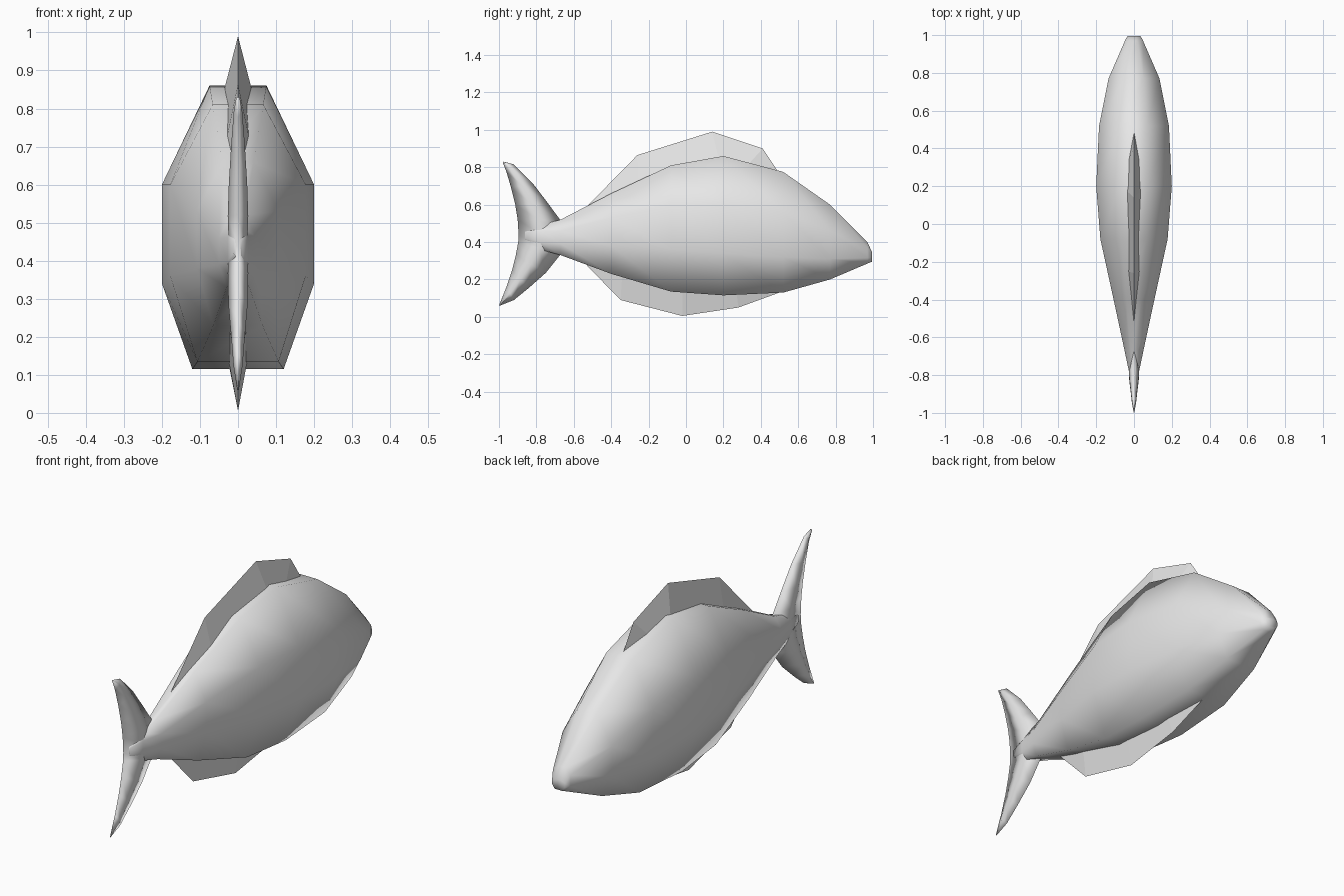
import bpy

cube = bpy.data.objects.get("Cube")
if cube:
    bpy.data.objects.remove(cube, do_unlink=True)

grey = bpy.data.materials.new("light_grey")
grey.use_nodes = True
colour = (0.8, 0.8, 0.8, 1)
grey.diffuse_color = colour
grey.node_tree.nodes["Principled BSDF"].inputs["Base Color"].default_value = colour


def loft(name, rings, smooth):
    """Bridge closed rings of equal size and cap both ends."""
    n = len(rings[0])
    verts = [p for ring in rings for p in ring]
    faces = [tuple(range(n)), tuple(range(len(verts) - n, len(verts)))]
    for r in range(len(rings) - 1):
        for i in range(n):
            j = (i + 1) % n
            faces.append((r * n + i, r * n + j, r * n + n + j, r * n + n + i))
    mesh = bpy.data.meshes.new(name)
    mesh.from_pydata(verts, [], faces)
    mesh.materials.append(grey)
    obj = bpy.data.objects.new(name, mesh)
    bpy.context.collection.objects.link(obj)
    # Weld collapsed points and make the normals face outward
    bpy.context.view_layer.objects.active = obj
    obj.select_set(True)
    bpy.ops.object.mode_set(mode="EDIT")
    bpy.ops.mesh.select_all(action="SELECT")
    bpy.ops.mesh.remove_doubles(threshold=0.0005)
    bpy.ops.mesh.normals_make_consistent(inside=False)
    bpy.ops.object.mode_set(mode="OBJECT")
    if smooth:
        bpy.ops.object.shade_smooth()
    obj.select_set(False)
    return obj


# Body: eight-sided sections (y, top, upper side, lower side, bottom, half width)
body_sections = [
    (-0.86, 0.46, 0.45, 0.42, 0.41, 0.012),
    (-0.78, 0.49, 0.46, 0.40, 0.36, 0.027),
    (-0.67, 0.52, 0.46, 0.39, 0.33, 0.05),
    (-0.40, 0.66, 0.53, 0.38, 0.23, 0.108),
    (-0.08, 0.81, 0.60, 0.36, 0.135, 0.178),
    (0.20, 0.86, 0.60, 0.34, 0.115, 0.20),
    (0.52, 0.775, 0.56, 0.32, 0.13, 0.185),
    (0.77, 0.60, 0.46, 0.31, 0.20, 0.135),
    (0.97, 0.40, 0.37, 0.315, 0.285, 0.048),
    (0.995, 0.345, 0.335, 0.315, 0.295, 0.035),
]
rings = []
for y, top, upper, lower, bottom, w in body_sections:
    right = [(w * 0.375, y, top), (w, y, upper), (w, y, lower), (w * 0.6, y, bottom)]
    rings.append(right + [(-x, yy, z) for x, yy, z in reversed(right)])
loft("body", rings, True)


# Wedge fins: sections (base y, base z, half width, edge y, edge z)
def wedge_fin(name, sections):
    loft(name, [[(w, y, z), (0, ey, ez), (-w, y, z)] for y, z, w, ey, ez in sections], False)


wedge_fin("dorsal_fin", [
    (-0.53, 0.585, 0.0, -0.53, 0.59),
    (-0.25, 0.70, 0.034, -0.26, 0.865),
    (0.18, 0.82, 0.044, 0.14, 0.99),
    (0.32, 0.80, 0.034, 0.41, 0.90),
    (0.49, 0.77, 0.0, 0.49, 0.78),
])
wedge_fin("anal_fin", [
    (-0.53, 0.285, 0.0, -0.53, 0.275),
    (-0.34, 0.24, 0.025, -0.35, 0.09),
    (-0.02, 0.15, 0.027, -0.02, 0.005),
    (0.27, 0.13, 0.025, 0.28, 0.05),
    (0.50, 0.14, 0.0, 0.50, 0.13),
])

# Tail fin: diamond sections (leading y, leading z, trailing y, trailing z, half thickness)
tail_sections = [
    (-0.995, 0.06, -1.0, 0.06, 0.002),
    (-0.92, 0.09, -0.96, 0.16, 0.012),
    (-0.84, 0.155, -0.93, 0.25, 0.018),
    (-0.75, 0.235, -0.91, 0.33, 0.025),
    (-0.67, 0.335, -0.897, 0.40, 0.027),
    (-0.64, 0.43, -0.895, 0.44, 0.024),
    (-0.67, 0.515, -0.90, 0.52, 0.027),
    (-0.74, 0.61, -0.913, 0.60, 0.024),
    (-0.82, 0.715, -0.935, 0.69, 0.018),
    (-0.92, 0.815, -0.96, 0.775, 0.011),
    (-0.975, 0.83, -0.98, 0.825, 0.005),
]
tail_rings = []
for ly, lz, ty, tz, t in tail_sections:
    my, mz = ly + (ty - ly) * 0.5, lz + (tz - lz) * 0.5
    tail_rings.append([(0, ly, lz), (t, my, mz), (0, ty, tz), (-t, my, mz)])
loft("tail_fin", tail_rings, True)
